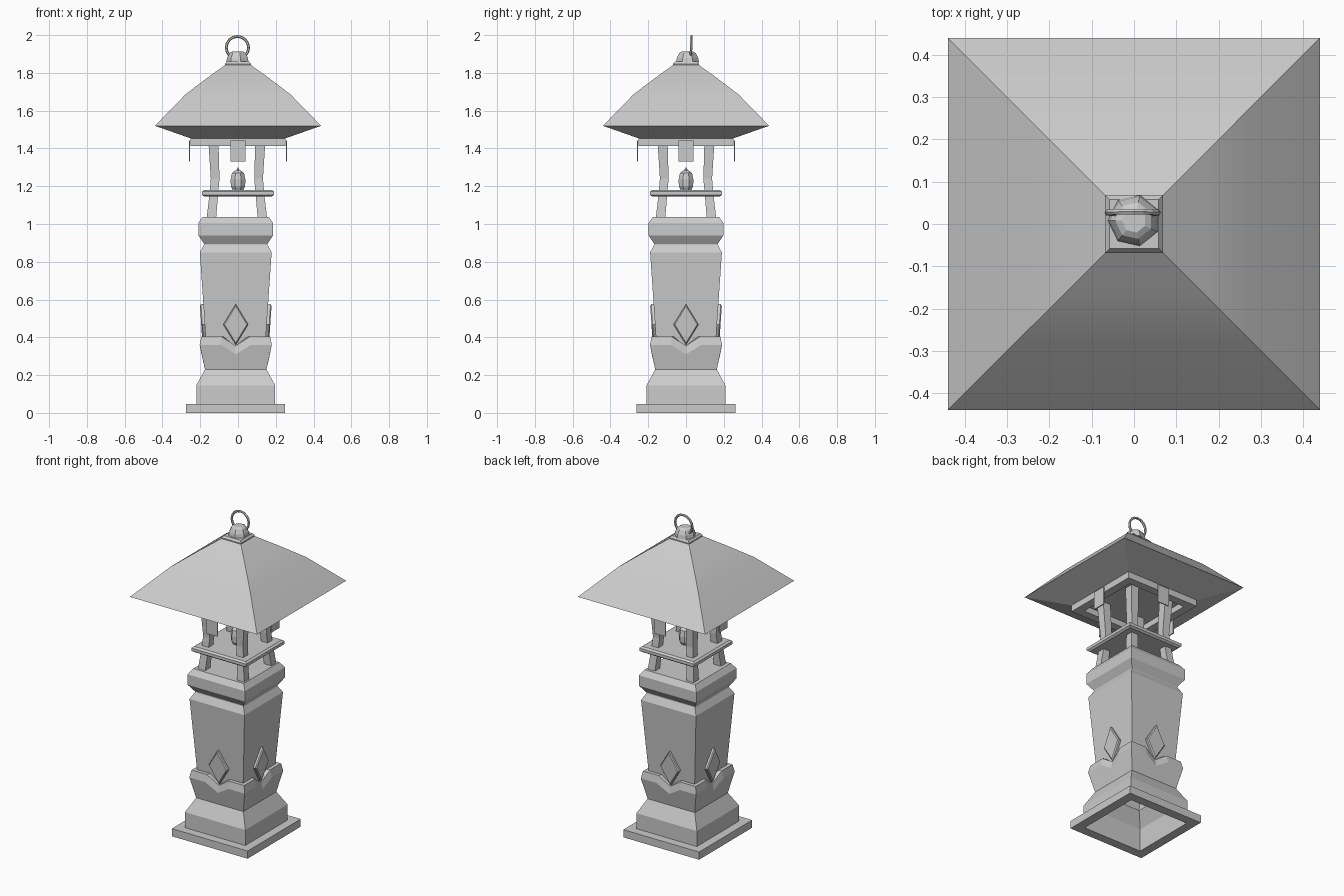
import bpy, bmesh, math
from mathutils import Vector, Matrix

if "Cube" in bpy.data.objects:
    bpy.data.objects.remove(bpy.data.objects["Cube"], do_unlink=True)

stone = bpy.data.materials.new("grey stone")
stone.use_nodes = True
GREY = (0.6, 0.6, 0.6, 1)
stone.diffuse_color = GREY
stone.node_tree.nodes["Principled BSDF"].inputs["Base Color"].default_value = GREY
CX = -0.012  # the pillar stands slightly off the roof axis


def finish(name, bm, smooth=False):
    bmesh.ops.recalc_face_normals(bm, faces=bm.faces)
    mesh = bpy.data.meshes.new(name)
    bm.to_mesh(mesh)
    bm.free()
    mesh.materials.append(stone)
    ob = bpy.data.objects.new(name, mesh)
    bpy.context.collection.objects.link(ob)
    if smooth:
        bpy.ops.object.select_all(action='DESELECT')
        ob.select_set(True)
        bpy.context.view_layer.objects.active = ob
        bpy.ops.object.shade_smooth_by_angle(angle=math.radians(25))
    return ob


def bridge(bm, loops, closed=False):
    pairs = list(zip(loops, loops[1:]))
    if closed:
        pairs.append((loops[-1], loops[0]))
    for a, b in pairs:
        n = len(a)
        for i in range(n):
            j = (i + 1) % n
            bm.faces.new((a[i], a[j], b[j], b[i]))


def loft(name, profile, sides=4, cx=0.0, cy=0.0, bottom=True, top=True,
         closed=False, smooth=False):
    """Stack of polygon rings from (half width, height) pairs."""
    bm = bmesh.new()
    k = 1 / math.cos(math.pi / sides)
    loops = []
    for r, z in profile:
        angles = [(i + 0.5) * math.tau / sides for i in range(sides)]
        loops.append([bm.verts.new((cx + r * k * math.cos(a),
                                    cy + r * k * math.sin(a), z)) for a in angles])
    bridge(bm, loops, closed)
    if bottom and not closed:
        bm.faces.new(loops[0])
    if top and not closed:
        bm.faces.new(loops[-1])
    return finish(name, bm, smooth)


# Hollow foot and plinth
loft("foot_slab", [(0.262, 0), (0.262, 0.048), (0.205, 0.048), (0.205, 0)], cx=CX, closed=True)
loft("plinth", [(0.209, 0.02), (0.209, 0.145), (0.163, 0.23)], cx=CX, bottom=False, top=False)

# Flared collar with a V notch in the middle of each side
bm = bmesh.new()
rings = []
for half, z, drop in [(0.163, 0.23, 0), (0.191, 0.36, 0.05), (0.182, 0.405, 0.05), (0.15, 0.405, 0.05)]:
    ring = []
    for q in range(4):
        turn = Matrix.Rotation(q * math.pi / 2, 3, 'Z')
        for u, dip in [(-1, 0), (-0.42, 0), (0, 1), (0.42, 0)]:
            p = turn @ Vector((u * half, -half + 0.01 * dip * (drop > 0), z - drop * dip))
            ring.append(bm.verts.new((p.x + CX, p.y, p.z)))
    rings.append(ring)
bridge(bm, rings)
finish("notched_collar", bm)

# Tapered shaft with its moulded cap
loft("shaft", [(0.152, 0.3), (0.16, 0.41), (0.19, 0.85), (0.168, 0.89), (0.168, 0.895),
               (0.198, 0.94), (0.198, 1.005), (0.175, 1.038)], cx=CX, bottom=False)

# Raised diamonds, one on each shaft face, leaning with the taper
bm = bmesh.new()
for q in range(4):
    turn = Matrix.Rotation(q * math.pi / 2, 3, 'Z')
    loops = []
    for size, out in [(1, -0.005), (1, 0.013), (0.9, 0.019)]:
        loop = []
        for u, v in [(0, -1), (1, 0), (0, 1), (-1, 0)]:
            z = 0.468 + 0.108 * size * v
            depth = 0.16 + (z - 0.41) * 0.068 + out
            p = turn @ Vector((0.066 * size * u, -depth, z))
            loop.append(bm.verts.new((p.x + CX, p.y, p.z)))
        loops.append(loop)
    bridge(bm, loops)
    bm.faces.new(loops[0])
    bm.faces.new(loops[-1])
finish("diamonds", bm)

# Four corner posts, bent slightly inward at mid height
bm = bmesh.new()
for sx in (-1, 1):
    for sy in (-1, 1):
        loops = []
        for outer, width, z in [(0.16, 0.05, 1.03), (0.146, 0.046, 1.15),
                                (0.138, 0.046, 1.24), (0.152, 0.054, 1.455)]:
            inner = outer - width
            loops.append([bm.verts.new((sx * a - 0.006, sy * b, z)) for a, b in
                          [(outer, outer), (inner, outer), (inner, inner), (outer, inner)]])
        bridge(bm, loops)
        bm.faces.new(loops[0])
        bm.faces.new(loops[-1])
finish("posts", bm)

# Shelf with rounded rim, and the little lamp standing on it
loft("shelf", [(0.178, 1.145), (0.19, 1.154), (0.19, 1.172), (0.178, 1.181)])
loft("lamp", [(0.028, 1.18), (0.038, 1.2), (0.039, 1.235), (0.032, 1.27), (0.014, 1.284)], sides=8)
loft("lamp_wick", [(0.006, 1.28), (0.007, 1.288), (0.002, 1.298)], sides=6)

# Frame and ceiling under the roof
loft("roof_frame", [(0.251, 1.413), (0.251, 1.455), (0.2, 1.455), (0.2, 1.413)], closed=True)
loft("ceiling", [(0.21, 1.45), (0.21, 1.456)])

# Thin hanging tabs in the middle of each frame side
bm = bmesh.new()
for q in range(4):
    place = (Matrix.Rotation(q * math.pi / 2, 4, 'Z') @ Matrix.Translation((0, -0.257, 1.387))
             @ Matrix.Diagonal((0.08, 0.007, 0.112, 1)))
    bmesh.ops.create_cube(bm, size=1, matrix=place)
finish("hanging_tabs", bm)

# Hipped roof with sloping underside
loft("roof", [(0.25, 1.453), (0.44, 1.52), (0.277, 1.687), (0.165, 1.772), (0.068, 1.842)],
     bottom=False, smooth=True)

# Finial: cap slab, faceted knob and carrying ring
loft("finial_slab", [(0.068, 1.838), (0.068, 1.848), (0.058, 1.86)])
loft("finial_knob", [(0.056, 1.856), (0.052, 1.88), (0.04, 1.905), (0.026, 1.914)],
     sides=7, cy=0.008)
bpy.ops.mesh.primitive_torus_add(location=(-0.003, 0.027, 1.934), major_radius=0.059, minor_radius=0.0075,
                                 major_segments=16, minor_segments=6,
                                 rotation=(math.radians(88), 0, 0))
ring = bpy.context.object
ring.name = "carrying_ring"
ring.data.materials.append(stone)
